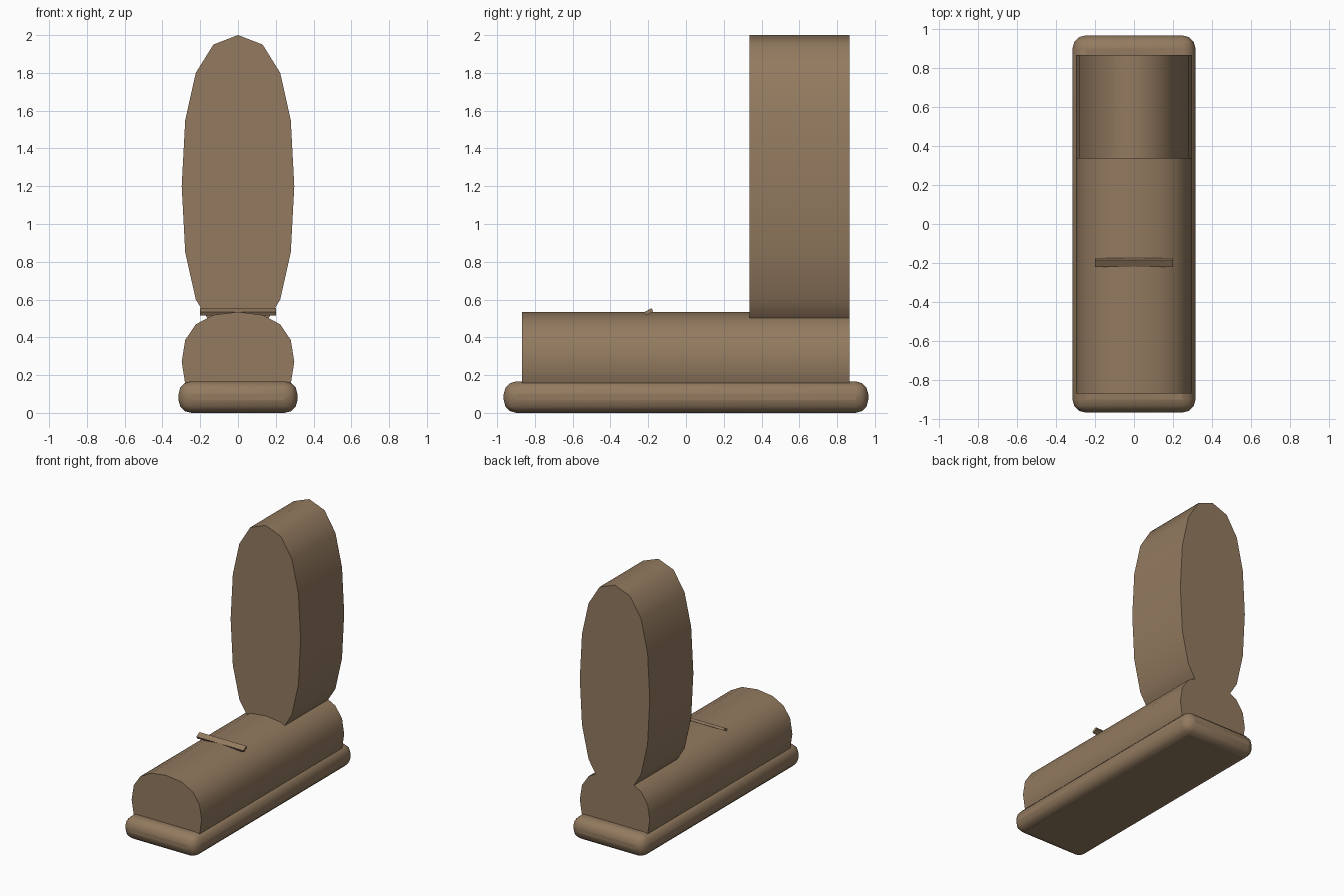
import bpy, bmesh, math

if "Cube" in bpy.data.objects:
    bpy.data.objects.remove(bpy.data.objects["Cube"])

brown = bpy.data.materials.new("warm_brown")
brown.diffuse_color = (0.29, 0.195, 0.115, 1)
brown.use_nodes = True
brown.node_tree.nodes["Principled BSDF"].inputs["Base Color"].default_value = brown.diffuse_color


def finish(name, bm):
    bmesh.ops.recalc_face_normals(bm, faces=bm.faces)
    mesh = bpy.data.meshes.new(name)
    bm.to_mesh(mesh)
    bm.free()
    mesh.materials.append(brown)
    ob = bpy.data.objects.new(name, mesh)
    bpy.context.collection.objects.link(ob)
    return ob


def smooth(ob, degrees):
    bpy.ops.object.select_all(action='DESELECT')
    ob.select_set(True)
    bpy.context.view_layer.objects.active = ob
    bpy.ops.object.shade_smooth_by_angle(angle=math.radians(degrees))


def rounded_bar(name, half_w, half_h, zc, y0, y1):
    """16-sided oval outline of four parabolic arcs, extruded along y."""
    arc = [(1 - (1 - t / 4) ** 2, 1 - (t / 4) ** 2) for t in range(4)]
    outline = []
    for _ in range(4):
        outline += arc
        arc = [(z, -x) for x, z in arc]
    bm = bmesh.new()
    cap = bm.faces.new([bm.verts.new((x * half_w, y0, zc + z * half_h)) for x, z in outline])
    new = bmesh.ops.extrude_face_region(bm, geom=[cap], use_keep_orig=True)["geom"]
    moved = [g for g in new if isinstance(g, bmesh.types.BMVert)]
    bmesh.ops.translate(bm, vec=(0, y1 - y0, 0), verts=moved)
    smooth(finish(name, bm), 60)


def box(name, size, loc, tilt=0, bevel=0):
    bm = bmesh.new()
    bmesh.ops.create_cube(bm, size=1)
    bmesh.ops.scale(bm, vec=size, verts=bm.verts)
    ob = finish(name, bm)
    ob.location = loc
    ob.rotation_euler.x = tilt
    if bevel:
        smooth(ob, 60)
        mod = ob.modifiers.new("round_edges", 'BEVEL')
        mod.width, mod.segments = bevel, 3
        bpy.ops.object.modifier_apply(modifier=mod.name)
        smooth(ob, 60)


# Rounded plinth
box("base_slab", (0.63, 1.93, 0.167), (0, 0, 0.0835), bevel=0.068)
# Low bolster lying along the base
rounded_bar("long_bolster", 0.298, 0.265, 0.27, -0.868, 0.866)
# Tall upright at the back
rounded_bar("upright_back", 0.298, 0.8, 1.2, 0.336, 0.866)
# Small tilted crossbar
box("crossbar", (0.4, 0.043, 0.02), (0, -0.197, 0.535), tilt=math.radians(30))
